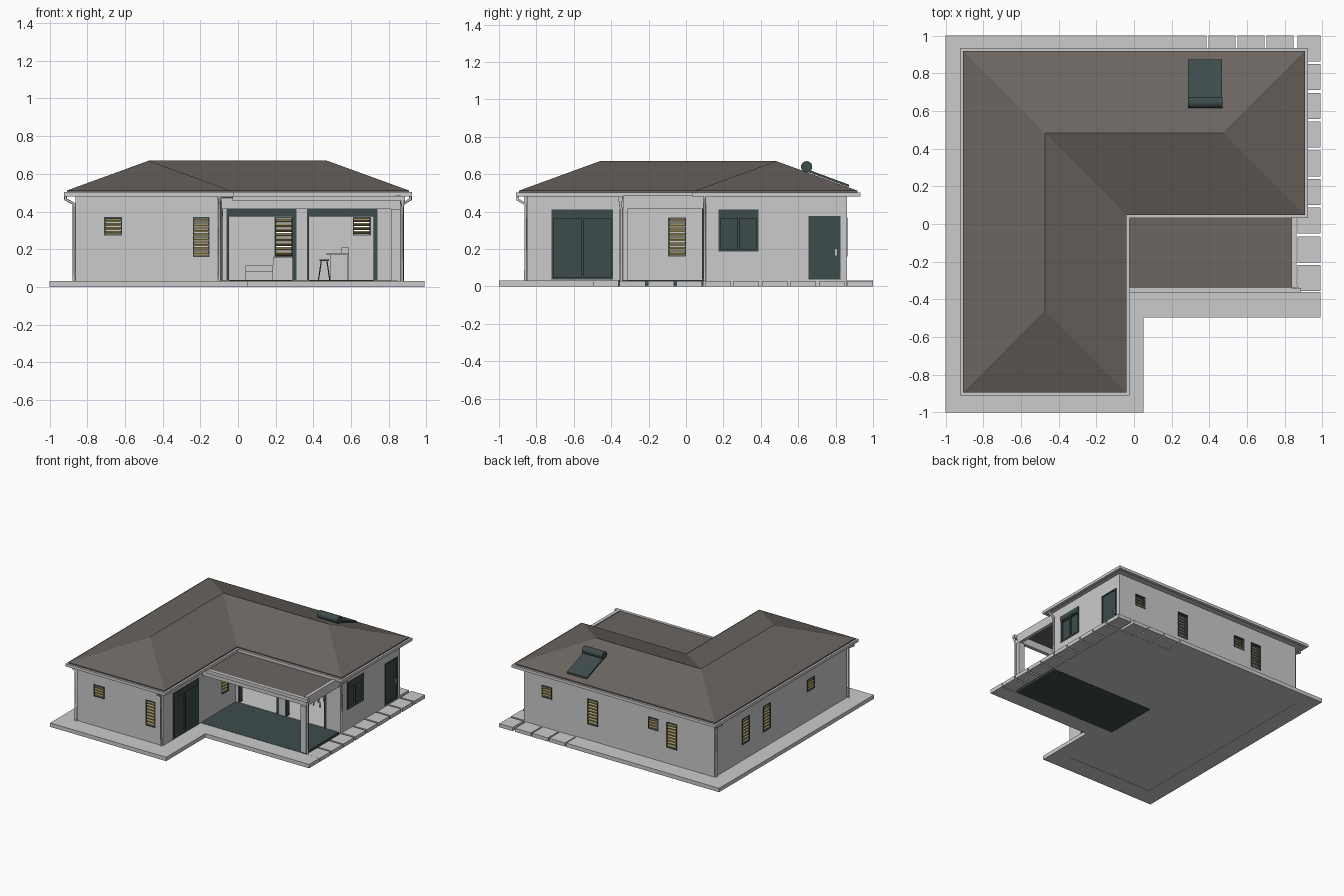
import bpy, bmesh, math
from mathutils import Vector, Matrix

if "Cube" in bpy.data.objects:
    bpy.data.objects.remove(bpy.data.objects["Cube"])

def material(name, rgb):
    m = bpy.data.materials.new(name)
    m.diffuse_color = (*rgb, 1)
    m.use_nodes = True
    m.node_tree.nodes["Principled BSDF"].inputs["Base Color"].default_value = m.diffuse_color
    return m

WALL = material("pale_grey", (0.60, 0.60, 0.60))
ROOF = material("brown_grey_roof", (0.15, 0.132, 0.12))
TEAL = material("dark_teal", (0.048, 0.072, 0.072))
SLAT = material("olive_slats", (0.36, 0.30, 0.13))

def finish(name, bm, mat):
    bmesh.ops.recalc_face_normals(bm, faces=bm.faces[:])
    me = bpy.data.meshes.new(name)
    bm.to_mesh(me)
    bm.free()
    ob = bpy.data.objects.new(name, me)
    me.materials.append(mat)
    bpy.context.collection.objects.link(ob)
    return ob

def boxes(name, items, mat):
    """items: (x0,x1,y0,y1,z0,z1) boxes, or lists of 8 corners, as one object"""
    bm = bmesh.new()
    for it in items:
        if len(it) == 6:
            it = [(x, y, z) for z in it[4:6] for x, y in
                  ((it[0], it[2]), (it[1], it[2]), (it[1], it[3]), (it[0], it[3]))]
        v = [bm.verts.new(p) for p in it]
        for f in ((3, 2, 1, 0), (4, 5, 6, 7), (0, 1, 5, 4), (1, 2, 6, 5), (2, 3, 7, 6), (3, 0, 4, 7)):
            bm.faces.new([v[i] for i in f])
    return finish(name, bm, mat)

def prism(name, pts, z0, z1, mat):
    bm = bmesh.new()
    a = [bm.verts.new((x, y, z0)) for x, y in pts]
    b = [bm.verts.new((x, y, z1)) for x, y in pts]
    bm.faces.new(a[::-1])
    bm.faces.new(b)
    for i in range(len(pts)):
        j = (i + 1) % len(pts)
        bm.faces.new((a[i], a[j], b[j], b[i]))
    return finish(name, bm, mat)

def ring(name, outer, inner, z0, z1, mat):
    bm = bmesh.new()
    loops = [[bm.verts.new((x, y, z)) for x, y in p]
             for p, z in ((outer, z0), (outer, z1), (inner, z1), (inner, z0))]
    n = len(outer)
    for k in range(4):
        p, q = loops[k], loops[(k + 1) % 4]
        for i in range(n):
            j = (i + 1) % n
            bm.faces.new((p[i], p[j], q[j], q[i]))
    return finish(name, bm, mat)

def ell(b, d=0.0):
    """L-shaped outline grown by d; b = x0, y0, xi, yi, x1, y1"""
    x0, y0, xi, yi, x1, y1 = b[0] - d, b[1] - d, b[2] + d, b[3] - d, b[4] + d, b[5] + d
    return [(x0, y0), (xi, y0), (xi, yi), (x1, yi), (x1, y1), (x0, y1)]

def tube(name, pts, r, mat):
    cu = bpy.data.curves.new(name, 'CURVE')
    cu.dimensions = '3D'
    cu.bevel_depth = r
    cu.bevel_resolution = 1
    cu.use_fill_caps = True
    s = cu.splines.new('POLY')
    s.points.add(len(pts) - 1)
    for p, c in zip(s.points, pts):
        p.co = (*c, 1)
    cu.materials.append(mat)
    ob = bpy.data.objects.new(name, cu)
    bpy.context.collection.objects.link(ob)

HOUSE = (-0.862, -0.85, -0.085, 0.09, 0.865, 0.86)
EAVES = (-0.907, -0.894, -0.04, 0.048, 0.907, 0.918)

# Ground: paving, floors, stepping stones
prism("paving", [(-1, -1), (0.05, -1), (0.05, -0.495), (0.99, -0.495), (0.99, -0.36), (-0.085, -0.36),
                 (-0.085, -0.85), (-0.862, -0.85), (-0.862, 0.86), (0.385, 0.86), (0.385, 1), (-1, 1)],
      0, 0.032, WALL)
prism("house_floor", ell(HOUSE, -0.001), 0.001, 0.036, WALL)
boxes("veranda_floor", [(-0.085, 0.85, -0.36, 0.09, 0, 0.034)], TEAL)
stones = [(0.868, 0.99, 0.862 - 0.1522 * i, 1 - 0.1522 * i, 0, 0.03) for i in range(9)]
stones += [(0.395 + 0.154 * i, 0.538 + 0.154 * i, 0.862, 1, 0, 0.03) for i in range(3)]
boxes("stepping_stones", stones, WALL)

# Walls with openings
walls = ring("walls", ell(HOUSE), ell(HOUSE, -0.035), 0.03, 0.49, WALL)
SIDES = {"S": ('x', -0.85, -1), "N": ('x', 0.86, 1), "W": ('y', -0.862, -1),
         "E": ('y', 0.865, 1), "L": ('y', -0.085, 1), "V": ('x', 0.09, -1)}

def wbox(side, a0, a1, d0, d1, z0, z1, tilt=0):
    """box in wall coordinates: a along the wall, d outwards, tilt raises the inner edge"""
    ax, pos, s = SIDES[side]
    out = []
    for z in (z0, z1):
        for a, d in ((a0, d0), (a1, d0), (a1, d1), (a0, d1)):
            w = pos + s * d
            zz = z + (tilt if d == d0 else 0)
            out.append((a, w, zz) if ax == 'x' else (w, a, zz))
    return out

def frame(side, a0, a1, z0, z1, t, d0=-0.03, d1=0.004):
    return [wbox(side, a0, a0 + t, d0, d1, z0, z1), wbox(side, a1 - t, a1, d0, d1, z0, z1),
            wbox(side, a0 + t, a1 - t, d0, d1, z1 - t, z1), wbox(side, a0 + t, a1 - t, d0, d1, z0, z0 + t)]

TALL, SMALL = (0.16, 0.37), (0.272, 0.37)
louvres = [("S", -0.71, -0.615, SMALL), ("S", -0.24, -0.15, TALL), ("L", -0.095, 0.0, TALL),
           ("N", 0.61, 0.705, SMALL), ("N", 0.195, 0.29, TALL), ("N", -0.355, -0.26, SMALL),
           ("N", -0.52, -0.425, TALL), ("W", 0.41, 0.505, TALL), ("W", 0.14, 0.235, TALL),
           ("W", -0.43, -0.335, SMALL)]
doors = [("V", -0.06, 0.31, 0.037, 0.413), ("V", 0.365, 0.74, 0.037, 0.413),
         ("L", -0.72, -0.39, 0.037, 0.411), ("E", 0.175, 0.387, 0.187, 0.411), ("E", 0.655, 0.825, 0.037, 0.377)]
holes = [wbox(s, a, b, -0.06, 0.03, *z) for s, a, b, z in louvres]
holes += [wbox(s, a, b, -0.06, 0.03, z0, z1) for s, a, b, z0, z1 in doors]
cutter = boxes("opening_cutter", holes, WALL)
cutter.hide_render = True
cutter.hide_viewport = True
mod = walls.modifiers.new("openings", 'BOOLEAN')
mod.operation = 'DIFFERENCE'
mod.solver = 'EXACT'
mod.object = cutter

# Louvre windows
frames, slats = [], []
for s, a, b, (z0, z1) in louvres:
    frames += frame(s, a, b, z0, z1, 0.006)
    n = round((z1 - z0) / 0.0255)
    p = (z1 - z0 - 0.012) / n
    for i in range(n):
        z = z0 + 0.006 + p * i
        slats.append(wbox(s, a + 0.006, b - 0.006, -0.018, 0.0, z + 0.002, z + 0.011, p * 0.4))
boxes("louvre_frames", frames, TEAL)
boxes("louvre_slats", slats, SLAT)

# Open terrace doors: jambs, header box and stacked leaves
parts = []
for s, a, b, z0, z1 in doors[:2]:
    parts += [wbox(s, a, a + 0.012, -0.035, 0.004, z0, z1), wbox(s, b - 0.02, b, -0.035, 0.004, z0, z1),
              wbox(s, a + 0.012, b - 0.02, -0.035, 0.004, z1 - 0.04, z1)]
boxes("terrace_door_frames", parts, TEAL)

# Closed doors and window on the east side
parts = []
for s, a, b, z0, z1 in doors[2:4]:
    m = (a + b) / 2
    parts += frame(s, a, b, z0, z1 - 0.036, 0.012)
    parts += [wbox(s, a, b, -0.03, 0.006, z1 - 0.036, z1), wbox(s, m - 0.006, m + 0.006, -0.03, 0, z0, z1 - 0.036),
              wbox(s, a + 0.012, b - 0.012, -0.025, -0.012, z0 + 0.012, z1 - 0.036)]
boxes("glazed_door_and_window", parts, TEAL)
s, a, b, z0, z1 = doors[4]
boxes("side_door", frame(s, a, b, z0, z1, 0.01) + [wbox(s, a + 0.01, b - 0.01, -0.03, -0.004, z0, z1 - 0.01)], TEAL)
boxes("side_door_handle", [wbox(s, 0.797, 0.807, -0.004, 0.004, 0.165, 0.20),
                           wbox(s, 0.78, 0.804, 0.004, 0.01, 0.184, 0.19)], WALL)

# Hip roof with valley, eave edge, soffit and gutter
bm = bmesh.new()
lo = [bm.verts.new((x, y, 0.502)) for x, y in ell(EAVES)]
e = [bm.verts.new((x, y, 0.512)) for x, y in ell(EAVES)]
A, B, C = [bm.verts.new(p) for p in ((-0.4735, -0.46, 0.67), (-0.4735, 0.483, 0.67), (0.472, 0.483, 0.67))]
for f in ((e[0], e[1], A), (e[1], e[2], B, A), (e[2], e[3], C, B), (e[3], e[4], C),
          (e[4], e[5], B, C), (e[5], e[0], A, B), lo[::-1]):
    bm.faces.new(f)
for i in range(6):
    j = (i + 1) % 6
    bm.faces.new((lo[i], lo[j], e[j], e[i]))
finish("hip_roof", bm, ROOF)
prism("soffit", ell(EAVES, -0.006), 0.486, 0.501, WALL)
ring("gutter", ell(EAVES, 0.016), ell(EAVES, -0.008), 0.48, 0.503, WALL)

# Veranda roof, beams, post and gutter
boxes("veranda_roof_sheet", [(-0.085, 0.835, -0.34, 0.09, 0.47, 0.478)], ROOF)
boxes("veranda_beams", [(-0.085, 0.835, -0.338, -0.31, 0.413, 0.47), (0.835, 0.862, -0.338, 0.09, 0.413, 0.486)], WALL)
boxes("veranda_post", [(0.812, 0.862, -0.355, -0.312, 0.032, 0.413)], WALL)
boxes("veranda_gutter", [(-0.03, 0.885, -0.364, -0.34, 0.455, 0.482)], WALL)

# Downpipes: gutter point, then wall point
for gx, gy, wx, wy, top in ((-0.915, -0.86, -0.87, -0.856, 0.485), (-0.1, -0.9, -0.098, -0.858, 0.485),
                            (0.915, 0.1, 0.873, 0.1, 0.485), (0.875, -0.352, 0.87, -0.345, 0.46),
                            (-0.915, 0.845, -0.87, 0.845, 0.485)):
    tube("downpipe", [(gx, gy, top), (gx, gy, top - 0.02), (wx, wy, top - 0.045), (wx, wy, 0.03)], 0.008, WALL)

# Solar water heater on the rear slope
bm = bmesh.new()
bmesh.ops.create_cone(bm, cap_ends=True, segments=24, radius1=0.03, radius2=0.03, depth=0.183,
                      matrix=Matrix.Translation((0.377, 0.645, 0.64)) @ Matrix.Rotation(math.pi / 2, 4, 'Y'))
for f in bm.faces:
    f.smooth = len(f.verts) == 4
finish("solar_tank", bm, TEAL)
boxes("solar_panel", [[(x, y, z + h) for h in (0, 0.013) for x, y, z in
                       ((0.287, 0.65, 0.613), (0.467, 0.65, 0.613), (0.467, 0.872, 0.531), (0.287, 0.872, 0.531))]], TEAL)

# Furniture seen through the terrace doors
boxes("sofa", [(0.04, 0.185, 0.5, 0.58, 0.036, 0.085), (0.04, 0.185, 0.58, 0.61, 0.036, 0.115)], WALL)
boxes("cupboard", [(0.187, 0.29, 0.72, 0.82, 0.036, 0.16)], WALL)
boxes("kitchen_counter", [(0.47, 0.59, 0.45, 0.53, 0.17, 0.18), (0.49, 0.585, 0.47, 0.52, 0.036, 0.17),
                          (0.55, 0.59, 0.53, 0.55, 0.036, 0.208)], WALL)
boxes("stool_seat", [(0.432, 0.482, 0.37, 0.42, 0.138, 0.146)], TEAL)
for sx in (-1, 1):
    for sy in (-1, 1):
        tube("stool_leg", [(0.457 + 0.015 * sx, 0.395 + 0.015 * sy, 0.138),
                           (0.457 + 0.03 * sx, 0.395 + 0.03 * sy, 0.036)], 0.003, TEAL)
